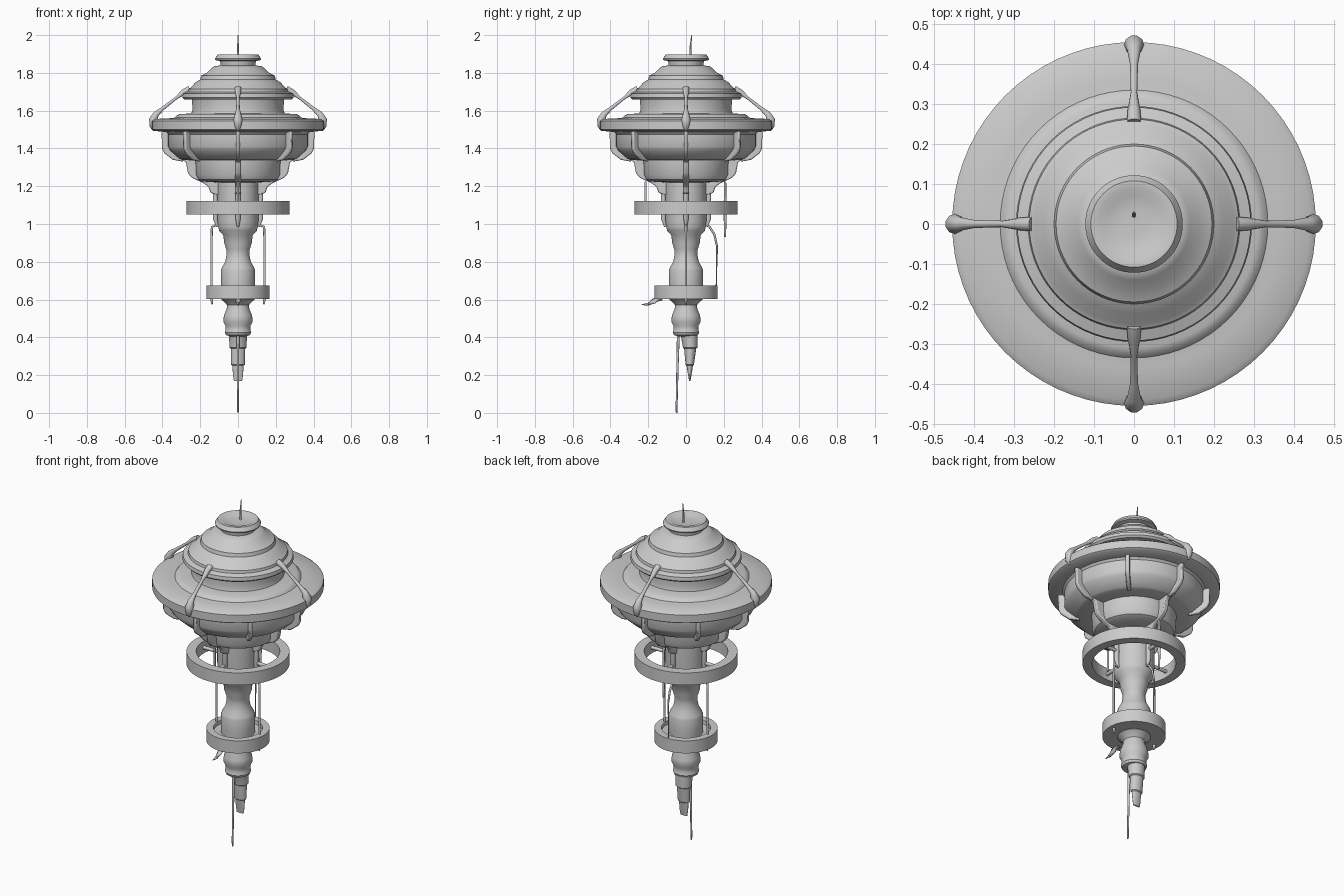
import bpy, bmesh, math
from mathutils import Vector, Matrix


def finish(name, bm, angle=35):
    bmesh.ops.recalc_face_normals(bm, faces=bm.faces)
    me = bpy.data.meshes.new(name)
    bm.to_mesh(me)
    bm.free()
    me.shade_smooth()
    me.set_sharp_from_angle(angle=math.radians(angle))
    ob = bpy.data.objects.new(name, me)
    bpy.context.collection.objects.link(ob)
    return ob


def loft(name, rings, closed=False, n=72):
    """Join rings given as (z, half_x, half_y, centre_y)."""
    bm = bmesh.new()
    loops = []
    for z, a, b, cy in rings:
        loops.append([bm.verts.new((a * math.cos(2 * math.pi * i / n),
                                    cy + b * math.sin(2 * math.pi * i / n), z))
                      for i in range(n)])
    pairs = list(zip(loops, loops[1:]))
    if closed:
        pairs.append((loops[-1], loops[0]))
    for l0, l1 in pairs:
        for i in range(n):
            j = (i + 1) % n
            bm.faces.new((l0[i], l0[j], l1[j], l1[i]))
    if not closed:
        bm.faces.new(loops[0])
        bm.faces.new(loops[-1])
    return finish(name, bm)


def lathe(name, profile, closed=False):
    return loft(name, [(z, r, r, 0) for r, z in profile], closed)


def tube(name, pts, radii, turn=0, n=10):
    """Sweep a round section of varying radius along a path."""
    rot = Matrix.Rotation(turn, 3, 'Z')
    pts = [rot @ Vector(p) for p in pts]
    bm = bmesh.new()
    loops = []
    for k, p in enumerate(pts):
        d = (pts[min(k + 1, len(pts) - 1)] - pts[max(k - 1, 0)]).normalized()
        side = rot @ Vector((0, 1, 0))
        if abs(d.dot(side)) > 0.9:
            side = rot @ Vector((1, 0, 0))
        u = (side - d * side.dot(d)).normalized()
        v = d.cross(u)
        loops.append([bm.verts.new(p + radii[k] * (u * math.cos(2 * math.pi * i / n)
                                                   + v * math.sin(2 * math.pi * i / n)))
                      for i in range(n)])
    for l0, l1 in zip(loops, loops[1:]):
        for i in range(n):
            j = (i + 1) % n
            bm.faces.new((l0[i], l0[j], l1[j], l1[i]))
    bm.faces.new(loops[0])
    bm.faces.new(loops[-1])
    return finish(name, bm, 60)


def fin(name, outline, thick, turn):
    """Upright plate in the radial plane, outline as (r, z)."""
    bm = bmesh.new()
    f = bm.faces.new([bm.verts.new((r, -thick / 2, z)) for r, z in outline])
    ext = bmesh.ops.extrude_face_region(bm, geom=[f])
    bmesh.ops.translate(bm, vec=(0, thick, 0),
                        verts=[e for e in ext['geom'] if isinstance(e, bmesh.types.BMVert)])
    bmesh.ops.rotate(bm, verts=bm.verts, matrix=Matrix.Rotation(turn, 3, 'Z'))
    ob = finish(name, bm)
    mod = ob.modifiers.new("soft_edges", 'BEVEL')
    mod.width = 0.006
    mod.segments = 2
    return ob


# Domed upper tower, saucer and lower bowl
lathe("saucer_tower", [
    (0.03, 1.885), (0.07, 1.887), (0.09, 1.897), (0.108, 1.897), (0.122, 1.875), (0.12, 1.868),
    (0.095, 1.862), (0.092, 1.84), (0.125, 1.835), (0.14, 1.825), (0.165, 1.80),
    (0.195, 1.785), (0.20, 1.765), (0.225, 1.75), (0.25, 1.722), (0.262, 1.715),
    (0.265, 1.70), (0.292, 1.69), (0.295, 1.67), (0.285, 1.66), (0.245, 1.66),
    (0.24, 1.61), (0.247, 1.585), (0.31, 1.582), (0.325, 1.575), (0.335, 1.563),
    (0.36, 1.56), (0.44, 1.556), (0.455, 1.545), (0.455, 1.50), (0.445, 1.493),
    (0.38, 1.487), (0.37, 1.475), (0.37, 1.41), (0.36, 1.39), (0.31, 1.345),
    (0.295, 1.34), (0.225, 1.335), (0.222, 1.26), (0.21, 1.235), (0.19, 1.225),
    (0.11, 1.22)])

# Central column with waist and socket
lathe("column", [
    (0.108, 1.23), (0.108, 1.02), (0.105, 0.985), (0.10, 0.965), (0.078, 0.94),
    (0.073, 0.90), (0.062, 0.865), (0.06, 0.84), (0.068, 0.80), (0.085, 0.77),
    (0.09, 0.755), (0.09, 0.68), (0.088, 0.60), (0.07, 0.585), (0.058, 0.57),
    (0.06, 0.55), (0.075, 0.515), (0.077, 0.48), (0.065, 0.46), (0.066, 0.44),
    (0.07, 0.425), (0.064, 0.412), (0.04, 0.405)])

# Open upper ring and recessed lower ring
lathe("upper_ring", [(0.273, 1.05), (0.273, 1.122), (0.222, 1.122), (0.222, 1.05)], True)
lathe("lower_ring", [(0.168, 0.602), (0.168, 0.675), (0.13, 0.675), (0.128, 0.655),
                     (0.08, 0.65), (0.08, 0.602)], True)

# Stepped, slanted tail
loft("tail", [
    (0.43, 0.05, 0.05, 0.01), (0.40, 0.047, 0.044, 0.018), (0.345, 0.045, 0.038, 0.022),
    (0.34, 0.038, 0.032, 0.022), (0.255, 0.036, 0.022, 0.02), (0.25, 0.029, 0.017, 0.02),
    (0.20, 0.027, 0.009, 0.02), (0.17, 0.022, 0.004, 0.02)], n=32)

for k in range(4):
    a = k * math.pi / 2
    # Struts between dome and saucer rim, with teardrop feet
    tube(f"dome_strut_{k}",
         [(0.255, 0, 1.715), (0.285, 0, 1.70), (0.33, 0, 1.665), (0.40, 0, 1.61),
          (0.435, 0, 1.58), (0.448, 0, 1.55), (0.45, 0, 1.515), (0.442, 0, 1.495)],
         [0.018, 0.016, 0.008, 0.010, 0.017, 0.025, 0.018, 0.008], a)
    # Brackets under the bowl
    fin(f"bowl_bracket_{k}",
        [(0.20, 1.36), (0.30, 1.345), (0.275, 1.325), (0.265, 1.27), (0.245, 1.245),
         (0.18, 1.215), (0.155, 1.195), (0.145, 1.165), (0.10, 1.15), (0.10, 1.24)],
        0.03, a)
    # Ring spokes and rods running down the column
    tube(f"ring_spoke_{k}", [(0.09, 0, 1.085), (0.23, 0, 1.085)], [0.010, 0.010], a)
    tube(f"column_rod_{k}", [(0.12, 0, 1.20), (0.12, 0, 1.03), (0.11, 0, 0.985)],
         [0.014, 0.014, 0.006], a)

# Eight ribs around the bowl
for k in range(8):
    fin(f"bowl_rib_{k}",
        [(0.35, 1.49), (0.405, 1.49), (0.402, 1.40), (0.39, 1.375), (0.345, 1.34),
         (0.29, 1.33), (0.29, 1.36)], 0.022, k * math.pi / 4)

for s, side in ((-1, "left"), (1, "right")):
    # Hangers joining the two rings
    tube(f"{side}_hanger", [(s * 0.10, 0, 1.0), (s * 0.138, 0, 0.985), (s * 0.14, 0, 0.92),
                            (s * 0.14, 0, 0.66)], [0.006, 0.007, 0.006, 0.006])
    tube(f"{side}_lower_pin", [(s * 0.14, 0, 0.61), (s * 0.137, 0, 0.575)], [0.010, 0.004])

# Front and rear rods above the upper ring
tube("front_ring_rod", [(0, -0.215, 1.225), (0, -0.215, 1.10)], [0.006, 0.006])
tube("rear_ring_rod", [(0, 0.207, 1.225), (0, 0.207, 1.05), (0, 0.207, 0.93)],
     [0.006, 0.008, 0.005])

# Rear cable, front hook, mast and trailing needle
tube("rear_cable", [(0, 0.10, 1.0), (0, 0.125, 0.985), (0, 0.15, 0.945), (0, 0.165, 0.88),
                    (0, 0.163, 0.80), (0, 0.16, 0.66)],
     [0.006, 0.006, 0.006, 0.005, 0.003, 0.003])
tube("front_hook", [(0, -0.13, 0.61), (0, -0.17, 0.592), (0, -0.20, 0.575), (0, -0.235, 0.573)],
     [0.018, 0.014, 0.008, 0.002])
tube("top_mast", [(0, 0.022, 1.87), (0, 0.024, 1.94), (0, 0.03, 2.0)], [0.006, 0.005, 0.002])
tube("tail_needle", [(0, -0.04, 0.44), (0, -0.045, 0.25), (0, -0.05, 0.02), (0, -0.05, 0.0)],
     [0.008, 0.006, 0.005, 0.004])
